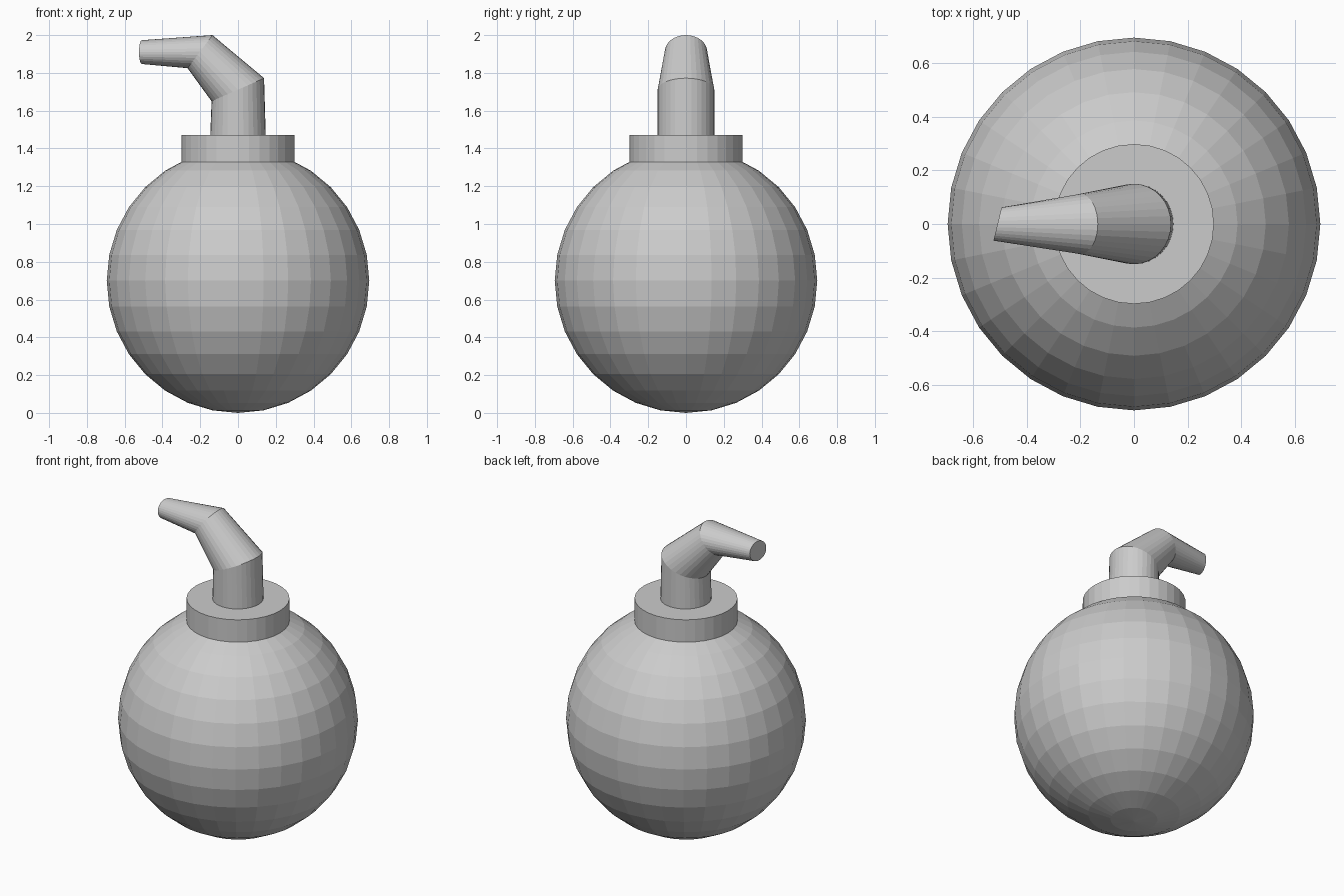
import bpy, math
from mathutils import Vector

if "Cube" in bpy.data.objects:
    bpy.data.objects.remove(bpy.data.objects["Cube"])

SIDES = 32

# Round body: flat-shaded UV sphere
bpy.ops.mesh.primitive_uv_sphere_add(segments=SIDES, ring_count=16, radius=0.695, location=(0, 0, 0.7))
body = bpy.context.object
body.name = "body"
body.scale.z = 0.7 / 0.695

# Collar around the top opening, slightly sunk into the body
bottom, top = 1.31, 1.472
bpy.ops.mesh.primitive_cylinder_add(vertices=SIDES, radius=0.298, depth=top - bottom,
                                    location=(0, 0, (bottom + top) / 2))
bpy.context.object.name = "collar"

# Bent fuse: elliptical rings (centre, half axis in the bend plane, half axis across)
rings = [
    ((0, 0, 1.465), (0.147, 0, 0), (0, 0.15, 0)),
    ((-0.001, 0, 1.711), (0.139, 0, 0.061), (0, 0.15, 0)),
    ((-0.201, 0, 1.9125), (0.066, 0, 0.0875), (0, 0.112, 0)),
    ((-0.509, 0, 1.91), (0, 0, 0.063), (0.015, 0.062, 0)),
]
verts, faces = [], []
for c, u, v in rings:
    for i in range(SIDES):
        a = 2 * math.pi * i / SIDES
        verts.append(Vector(c) + Vector(u) * math.cos(a) + Vector(v) * math.sin(a))
for r in range(len(rings) - 1):
    for i in range(SIDES):
        j = (i + 1) % SIDES
        k = r * SIDES
        faces.append((k + i, k + j, k + SIDES + j, k + SIDES + i))
last = (len(rings) - 1) * SIDES
faces.append(tuple(range(last, last + SIDES)))
faces.append(tuple(reversed(range(SIDES))))
mesh = bpy.data.meshes.new("fuse")
mesh.from_pydata(verts, [], faces)
mesh.update()
bpy.context.collection.objects.link(bpy.data.objects.new("fuse", mesh))
